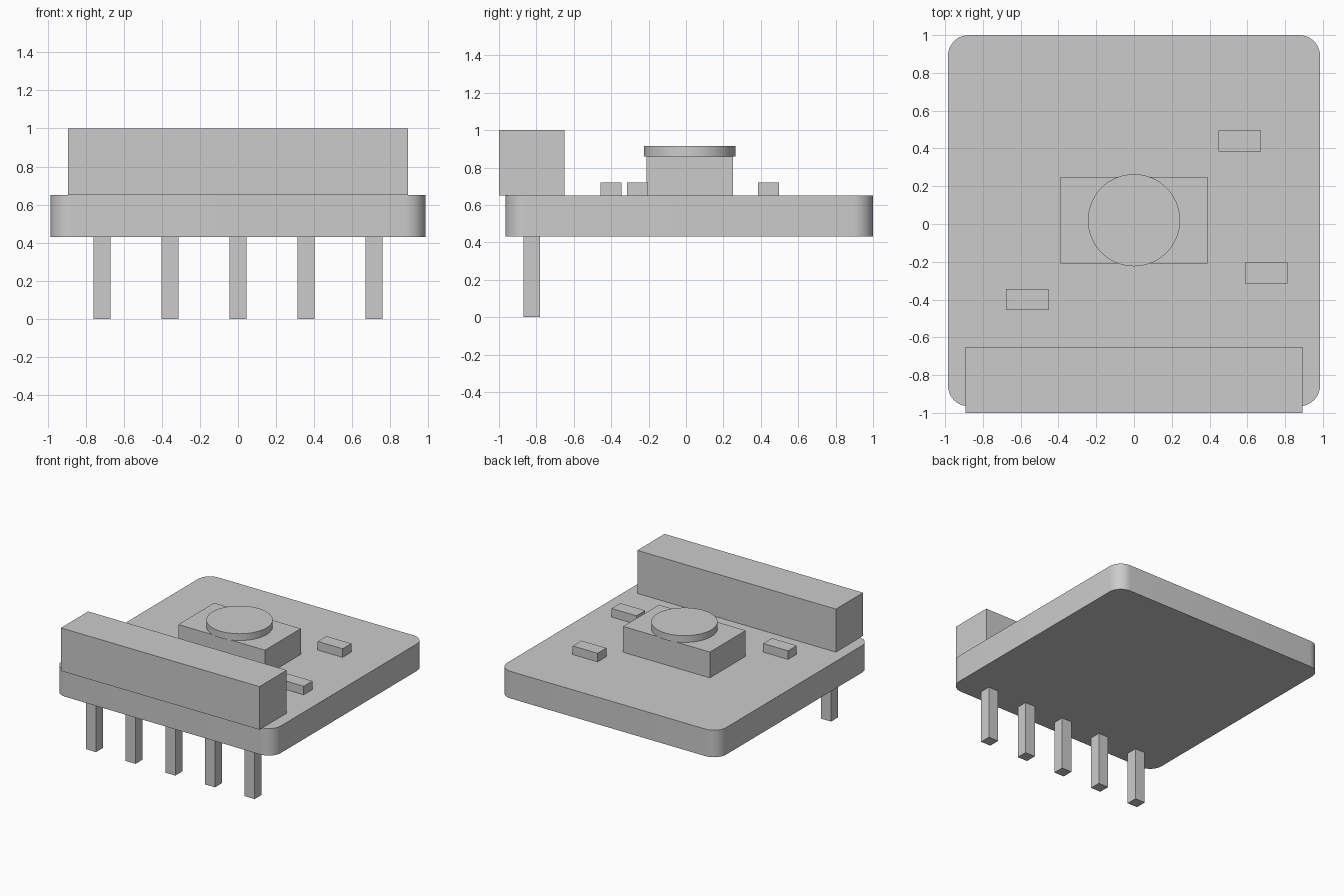
import bpy
import bmesh
from math import radians

cube = bpy.data.objects.get("Cube")
if cube:
    bpy.data.objects.remove(cube, do_unlink=True)

# One plain grey for the whole model
GREY = (0.6, 0.6, 0.6, 1.0)
grey = bpy.data.materials.new("light_grey")
grey.use_nodes = True
grey.diffuse_color = GREY
grey.node_tree.nodes["Principled BSDF"].inputs["Base Color"].default_value = GREY


def finish(name, bm, smooth=False):
    mesh = bpy.data.meshes.new(name)
    bm.to_mesh(mesh)
    bm.free()
    mesh.materials.append(grey)
    obj = bpy.data.objects.new(name, mesh)
    bpy.context.collection.objects.link(obj)
    if smooth:
        bpy.ops.object.select_all(action='DESELECT')
        obj.select_set(True)
        bpy.context.view_layer.objects.active = obj
        bpy.ops.object.shade_smooth_by_angle(angle=radians(30))
    return obj


def box(name, x, y, z, corner=0):
    """Box from (min, max) ranges, with optional rounded upright corners."""
    bm = bmesh.new()
    bmesh.ops.create_cube(bm, size=1)
    for v in bm.verts:
        v.co = [r[0] if c < 0 else r[1] for c, r in zip(v.co, (x, y, z))]
    if corner:
        upright = [e for e in bm.edges
                   if abs(e.verts[0].co.z - e.verts[1].co.z) > 0.01]
        bmesh.ops.bevel(bm, geom=upright, offset=corner, segments=10,
                        profile=0.5, affect='EDGES')
    return finish(name, bm, smooth=corner > 0)


BOTTOM, TOP = 0.43, 0.65

# Circuit board and the connector housing along its front edge
box("board", (-0.985, 0.985), (-0.965, 1.0), (BOTTOM, TOP), corner=0.11)
box("connector_housing", (-0.893, 0.893), (-1.0, -0.65), (TOP, 1.0))

# Row of square pins below the connector
for i in range(5):
    x = (i - 2) * 0.357
    box(f"pin_{i + 1}", (x - 0.045, x + 0.045), (-0.87, -0.78), (0, BOTTOM))

# Central component with its round cap
box("button_body", (-0.39, 0.39), (-0.21, 0.25), (TOP, 0.86))
bm = bmesh.new()
bmesh.ops.create_cone(bm, cap_ends=True, segments=64, radius1=0.244,
                      radius2=0.244, depth=0.055)
bmesh.ops.translate(bm, verts=bm.verts, vec=(0, 0.02, 0.8875))
finish("button_cap", bm, smooth=True)

# Small surface components
for i, (x, y) in enumerate([(0.56, 0.44), (0.7, -0.26), (-0.565, -0.4)]):
    box(f"small_component_{i + 1}", (x - 0.112, x + 0.112),
        (y - 0.056, y + 0.056), (TOP, 0.72))
